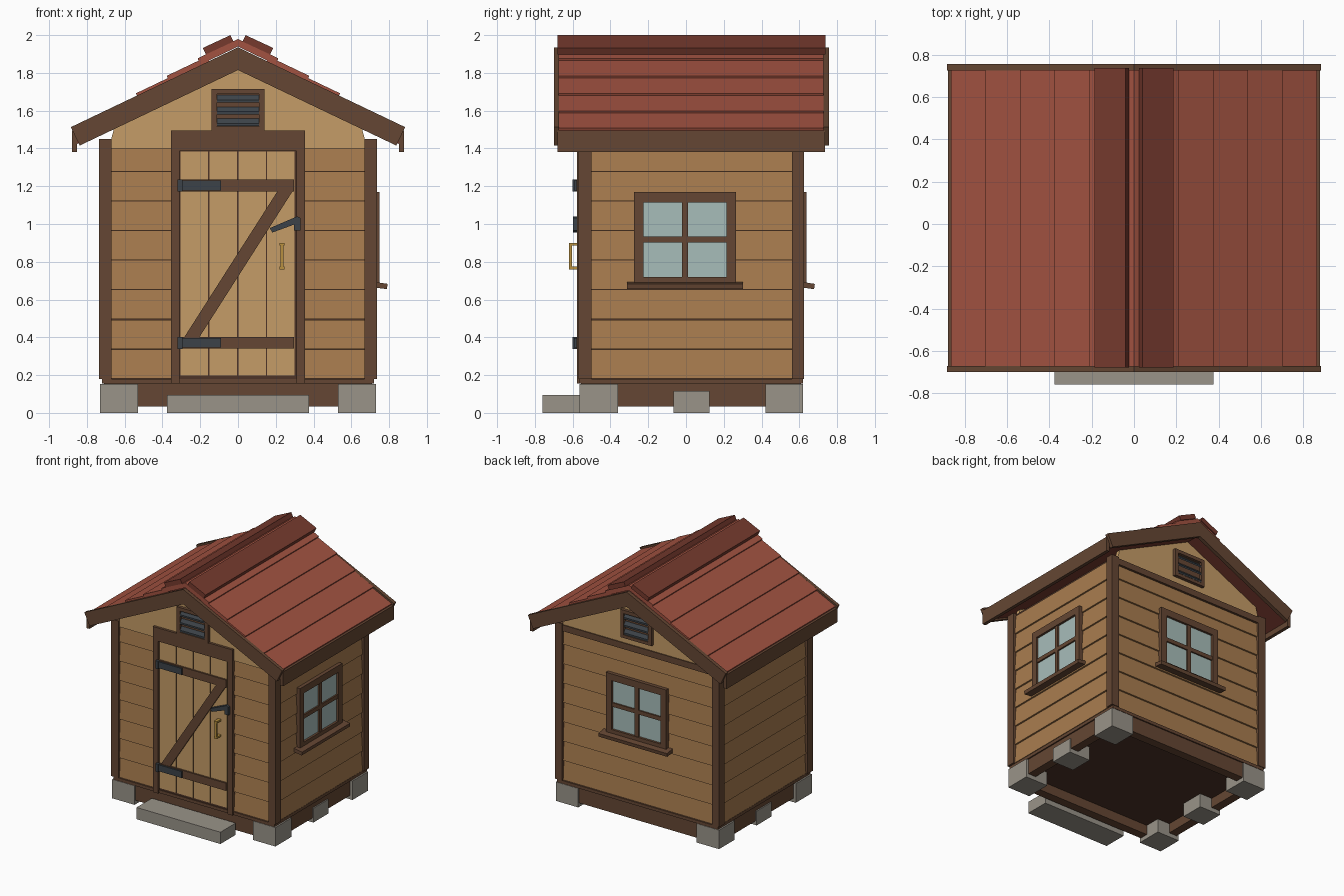
import bpy, bmesh, math
from mathutils import Matrix, Vector

if "Cube" in bpy.data.objects:
    bpy.data.objects.remove(bpy.data.objects["Cube"])

COL = dict(trim=(.130, .062, .033), siding=(.40, .205, .078), light=(.56, .335, .135),
           roof=(.36, .085, .052), cap=(.18, .042, .027), stone=(.32, .295, .25),
           glass=(.39, .51, .49), iron=(.045, .055, .065), brass=(.48, .28, .05),
           dark=(.075, .034, .02))
MATS = {}
for k, c in COL.items():
    MATS[k] = bpy.data.materials.new(k)
    MATS[k].diffuse_color = (*c, 1)


def prism(axis, pts, a, b):
    """Outline swept along an axis: x uses (y,z), y uses (x,z)."""
    f = (lambda p, t: (t, *p)) if axis == 'x' else (lambda p, t: (p[0], t, p[1]))
    return [[f(p, t) for p in pts] for t in (a, b)]


def box(x0, x1, y0, y1, z0, z1):
    return prism('y', [(x0, z0), (x1, z0), (x1, z1), (x0, z1)], y0, y1)


def obj(name, mat, parts, mirror=False, mw=None):
    bm = bmesh.new()
    for r0, r1 in parts:
        v0 = [bm.verts.new(p) for p in r0]
        v1 = [bm.verts.new(p) for p in r1]
        n = len(v0)
        bm.faces.new(v0)
        bm.faces.new(v1[::-1])
        for i in range(n):
            bm.faces.new((v0[i], v1[i], v1[(i + 1) % n], v0[(i + 1) % n]))
    bmesh.ops.recalc_face_normals(bm, faces=bm.faces)
    me = bpy.data.meshes.new(name)
    bm.to_mesh(me)
    bm.free()
    me.materials.append(MATS[mat])
    o = bpy.data.objects.new(name, me)
    bpy.context.collection.objects.link(o)
    if mw:
        o.matrix_world = mw
    if mirror:
        o.modifiers.new("mirror", 'MIRROR')
    return o


def wall_frame(x, y, deg):
    """Local frame of a wall whose outside is local -y."""
    return Matrix.Translation((x, y, 0)) @ Matrix.Rotation(math.radians(deg), 4, 'Z')


FRONT, BACK = wall_frame(0, -.535, 0), wall_frame(0, .59, 180)
RIGHT, LEFT = wall_frame(.70, .03, 90), wall_frame(-.70, .03, -90)

# Foundation, step and floor
obj("corner_block", 'stone', [box(.53, .73, -.565, -.36, 0, .153),
                              box(.53, .73, .42, .62, 0, .153)], True)
obj("middle_block", 'stone', [box(.53, .72, -.065, .125, 0, .115)], True)
obj("door_step", 'stone', [box(-.375, .375, -.76, -.565, 0, .095)])
obj("side_beam", 'trim', [box(.64, .71, -.555, .61, .033, .155)], True)
obj("end_beam", 'trim', [box(-.64, .64, -.555, -.485, .033, .155),
                         box(-.64, .64, .54, .61, .033, .155)])
obj("floor_underside", 'dark', [box(-.64, .64, -.485, .54, .11, .155)])
obj("floor_plate", 'trim', [box(-.72, .72, -.565, .62, .155, .18)])

# Corner posts
obj("corner_post", 'trim', [box(.67, .735, -.57, -.50, .18, 1.45),
                            box(.67, .735, .56, .625, .18, 1.45)], True)

# Lapped siding and backing boards
for name, mw, w in (("front", FRONT, .68), ("back", BACK, .68),
                    ("right", RIGHT, .545), ("left", LEFT, .545)):
    boards = []
    for i in range(8):
        z = .18 + .1565 * i
        boards.append(prism('x', [(0, z + .003), (-.022, z + .003), (-.012, z + .1565), (0, z + .1565)], -w, w))
    obj(name + "_siding", 'siding', boards, mw=mw)
    obj(name + "_wall_backing", 'dark', [box(-w, w, -.004, .02, .18, 1.45)], mw=mw)

# Gables, with a trim band across the back
S = .477
for name, mw, z in (("front", FRONT, 1.40), ("back", BACK, 1.43)):
    obj(name + "_gable", 'light', [prism('y', [(-.67, z), (.67, z), (.67, 1.455), (.652, 1.52), (0, 1.84),
                                               (-.652, 1.52), (-.67, 1.455)], -.025, .01)], mw=mw)
obj("back_trim_band", 'trim', [box(-.67, .67, -.033, 0, 1.39, 1.44)], mw=BACK)


# Louvred vents
def vent(name, mw):
    fr = [box(-.14, -.11, -.05, 0, 1.49, 1.715), box(.11, .14, -.05, 0, 1.49, 1.715),
          box(-.11, .11, -.05, 0, 1.687, 1.715), box(-.11, .11, -.05, 0, 1.49, 1.515)]
    obj(name + "_frame", 'trim', fr, mw=mw)
    obj(name + "_backing", 'trim', [box(-.11, .11, -.028, 0, 1.515, 1.687)], mw=mw)
    slats = []
    for i in range(3):
        z = 1.518 + .0625 * i
        slats.append(prism('x', [(-.048, z), (-.048, z + .014), (-.026, z + .042), (-.026, z + .026)], -.11, .11))
    obj(name + "_slats", 'iron', slats, mw=mw)


vent("front_vent", FRONT)
vent("back_vent", BACK)


# Four-pane windows
def window(name, mw):
    fr = [box(-.27, -.22, -.048, 0, .69, 1.17), box(.22, .27, -.048, 0, .69, 1.17),
          box(-.22, .22, -.048, 0, 1.115, 1.17), box(-.22, .22, -.048, 0, .69, .72),
          box(-.016, .016, -.042, 0, .72, 1.115),
          box(-.22, -.016, -.042, 0, .903, .935), box(.016, .22, -.042, 0, .903, .935)]
    obj(name + "_frame", 'trim', fr, mw=mw)
    obj(name + "_glass", 'glass', [box(-.22, .22, -.03, 0, .72, 1.115)], mw=mw)
    obj(name + "_sill", 'trim', [prism('x', [(0, .697), (-.092, .683), (-.088, .655), (0, .667)],
                                       -.307, .307)], mw=mw)


window("right_window", wall_frame(.70, -.005, 90))
window("back_window", BACK)

# Door
obj("door_jamb", 'trim', [box(.31, .355, -.578, -.53, .155, 1.39)], True)
obj("door_header", 'trim', [box(-.355, .355, -.58, -.53, 1.387, 1.495)])
obj("door_backing", 'dark', [box(-.31, .31, -.560, -.535, .18, 1.387)])
obj("door_planks", 'light', [box(x, x + .146, -.566, -.54, .197, 1.385)
                             for x in (-.304, -.151, .002, .154)])
brace = prism('y', [(-.285, .40), (-.205, .40), (.29, 1.175), (.21, 1.175)], -.578, -.56)
obj("door_brace", 'trim', [box(-.31, .297, -.58, -.56, .34, .402),
                           box(-.31, .297, -.58, -.56, 1.173, 1.236), brace])
obj("door_hinges", 'iron', [box(-.32, -.09, -.592, -.57, z, z + .052) for z in (.345, 1.178)]
    + [box(-.32, -.295, -.60, -.57, z, z + .064) for z in (.339, 1.172)])
obj("door_latch", 'iron', [prism('y', [(.168, .978), (.313, 1.04), (.331, 1.032), (.331, .966),
                                       (.297, .966), (.297, .997), (.182, .955)], -.598, -.56)])
obj("door_handle", 'brass', [box(.224, .24, -.62, -.604, .765, .895),
                             box(.219, .245, -.62, -.565, .76, .775),
                             box(.219, .245, -.62, -.565, .885, .90)])

# Roof deck and stepped roof boards
Y0, Y1 = -.675, .728
obj("roof_deck", 'cap', [prism('y', [(0, 1.895), (.855, 1.895 - .855 * S), (.855, 1.83 - .855 * S), (0, 1.83)],
                               Y0, Y1)], True)
down = Vector((1, -S)).normalized()
inn = Vector((down.y, -down.x))
boards = []
for i in range(5):
    p = Vector((.866 - .163 * i, 1.507 + .0925 * i))
    q = p - down * (.235 if i < 4 else p.x / down.x)
    t = inn * .036
    inner = q + t if i < 4 else Vector((0, q.y - .04))
    boards.append(prism('y', [p, q, inner, p + t], Y0, Y1))
obj("roof_boards", 'roof', boards, True)

# Ridge caps
a, b = Vector((.040, 2.0)), Vector((.186, 1.932))
t = Vector((-.016, -.034))
obj("ridge_cap", 'cap', [prism('y', [a, b, b + t, a + t], -.68, .738)], True)

# Gable end boards and eave boards
barge = [(0, 1.935), (.885, 1.935 - .885 * S), (.838, 1.815 - .838 * S), (0, 1.815)]
obj("barge_board", 'trim', [prism('y', barge, -.70, -.672), prism('y', barge, .727, .757)], True)
obj("eave_board", 'trim', [box(.853, .88, -.68, .737, 1.38, 1.495)], True)

for m in bpy.data.materials:
    if m.users and not m.is_grease_pencil:
        m.use_nodes = True
        m.node_tree.nodes["Principled BSDF"].inputs["Base Color"].default_value = m.diffuse_color
